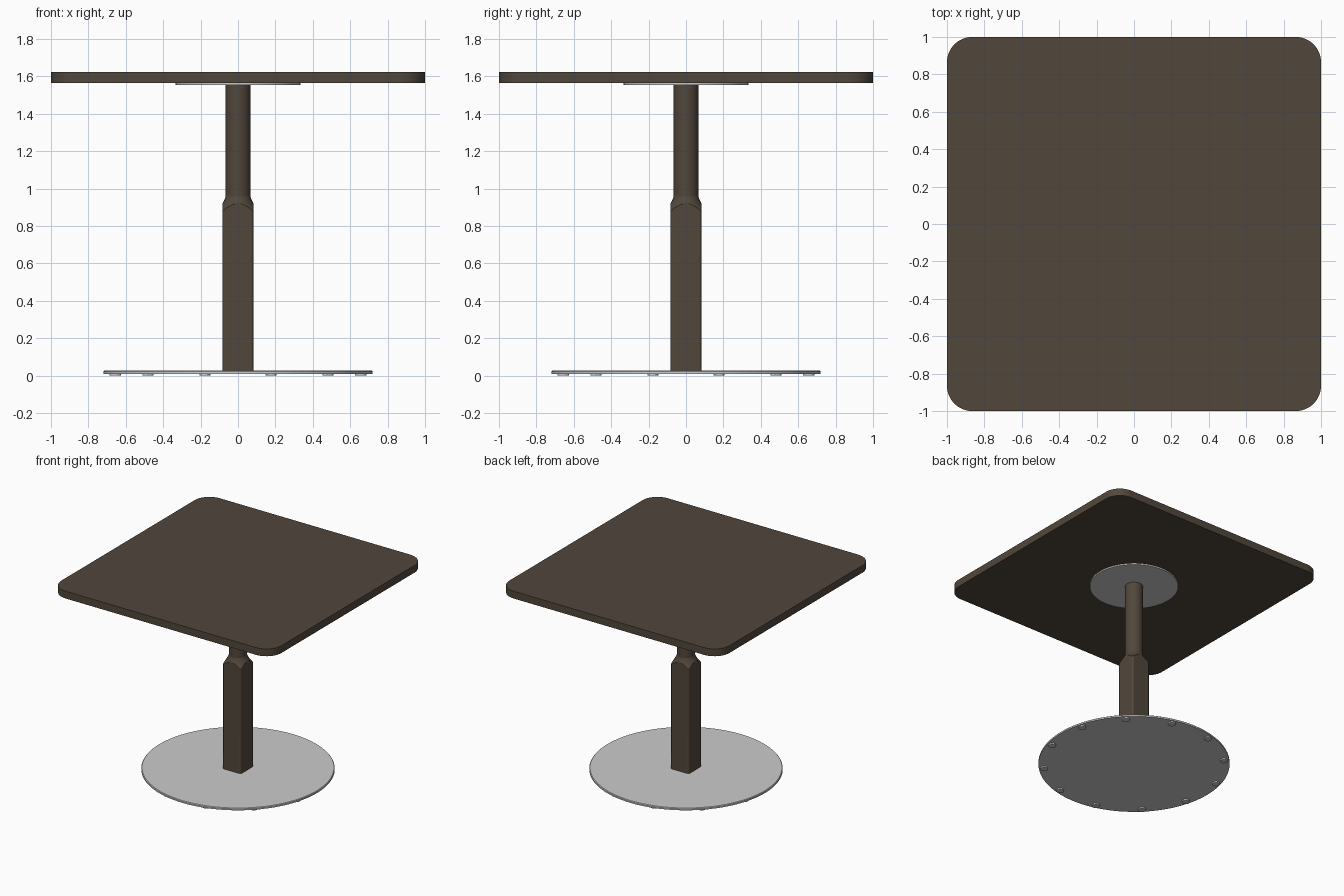
import bpy, bmesh, math

if "Cube" in bpy.data.objects:
    bpy.data.objects.remove(bpy.data.objects["Cube"])

brown = bpy.data.materials.new("dark_brown")
brown.diffuse_color = (0.083, 0.063, 0.045, 1)
brown.use_nodes = True
brown.node_tree.nodes["Principled BSDF"].inputs["Base Color"].default_value = brown.diffuse_color


def loft(name, rings, mat=None, angle=30):
    """Skin a stack of equal-length rings and cap both ends."""
    bm = bmesh.new()
    vs = [[bm.verts.new(p) for p in ring] for ring in rings]
    n = len(vs[0])
    for a, b in zip(vs, vs[1:]):
        for i in range(n):
            j = (i + 1) % n
            bm.faces.new((a[i], a[j], b[j], b[i]))
    bm.faces.new(vs[0][::-1])
    bm.faces.new(vs[-1])
    me = bpy.data.meshes.new(name)
    bm.to_mesh(me)
    bm.free()
    ob = bpy.data.objects.new(name, me)
    bpy.context.collection.objects.link(ob)
    if mat:
        me.materials.append(mat)
    bpy.ops.object.select_all(action='DESELECT')
    ob.select_set(True)
    bpy.context.view_layer.objects.active = ob
    bpy.ops.object.shade_smooth_by_angle(angle=math.radians(angle))
    return ob


def circle(r, z, n, cx=0, cy=0):
    return [(cx + r * math.cos(2 * math.pi * i / n),
             cy + r * math.sin(2 * math.pi * i / n), z) for i in range(n)]


def rounded_square(half, radius, steps, side=1):
    """Outline with round corners and 'side' segments along each edge."""
    corners = []
    for k in range(4):
        mid = math.pi / 4 + k * math.pi / 2
        c = (half - radius) * math.sqrt(2)
        corners.append([(c * math.cos(mid) + radius * math.cos(t),
                         c * math.sin(mid) + radius * math.sin(t))
                        for t in (k * math.pi / 2 + math.pi / 2 * s / steps
                                  for s in range(steps + 1))])
    pts = []
    for k in range(4):
        pts += corners[k]
        a, b = corners[k][-1], corners[(k + 1) % 4][0]
        pts += [(a[0] + (b[0] - a[0]) * s / side, a[1] + (b[1] - a[1]) * s / side)
                for s in range(1, side)]
    return pts


# Table top
outline = rounded_square(1, 0.135, 12)
loft("table_top", [[(x, y, z) for x, y in outline] for z in (1.565, 1.625)], brown)

# Mounting plate and round upper column
loft("mounting_plate", [circle(0.333, 1.554, 96), circle(0.333, 1.565, 96)])
loft("upper_column", [circle(0.067, 0.93, 48), circle(0.067, 1.556, 48)], brown)

# Square lower column whose shoulder flares from the round column
outline = rounded_square(0.083, 0.014, 5, 12)
R0, R1 = 0.067, 0.113


def shoulder(f):
    ring = []
    for x, y in outline:
        r = math.hypot(x, y)
        q = R0 + (r - R0) * f
        z = 0.884 + 0.073 * (1 - min(1, (q - R0) / (R1 - R0)) ** 0.7)
        ring.append((x * q / r, y * q / r, z))
    return ring


loft("lower_column", [[(x, y, 0.025) for x, y in outline]] +
     [shoulder(f) for f in (1, 0.7, 0.4, 0.15, 0)], brown, 25)

# Base disc with a small eased upper rim
loft("base_disc", [circle(0.72, 0.010, 96), circle(0.72, 0.022, 96),
                   circle(0.715, 0.027, 96)])

# Ring of twelve small feet
for k in range(12):
    a = math.radians(15 + 30 * k)
    cx, cy = 0.68 * math.cos(a), 0.68 * math.sin(a)
    loft(f"foot_{k + 1}", [circle(0.03, 0, 24, cx, cy), circle(0.03, 0.011, 24, cx, cy)])
